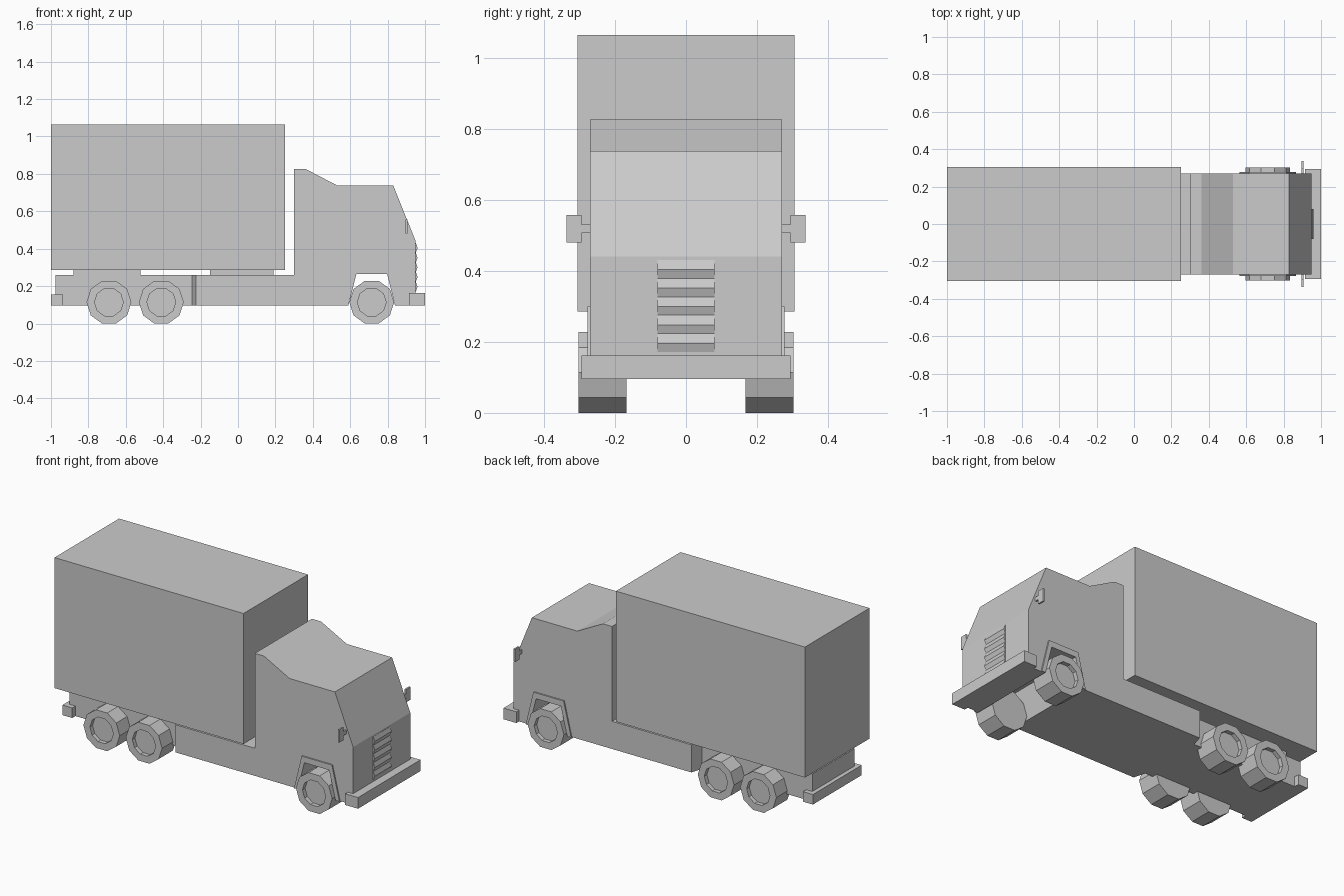
import bpy, bmesh, math
from mathutils import Matrix

old = bpy.data.objects.get("Cube")
if old:
    bpy.data.objects.remove(old, do_unlink=True)

paint = bpy.data.materials.new("plain grey")
paint.use_nodes = True
grey = (0.6, 0.6, 0.6, 1)
paint.diffuse_color = grey
paint.node_tree.nodes["Principled BSDF"].inputs["Base Color"].default_value = grey


def finish(name, bm):
    bmesh.ops.recalc_face_normals(bm, faces=bm.faces)
    mesh = bpy.data.meshes.new(name)
    bm.to_mesh(mesh)
    bm.free()
    mesh.materials.append(paint)
    obj = bpy.data.objects.new(name, mesh)
    bpy.context.collection.objects.link(obj)
    return obj


def box(name, x, y, z):
    bm = bmesh.new()
    bmesh.ops.create_cube(bm, size=1)
    for v in bm.verts:
        v.co = [r[0] if c < 0 else r[1] for c, r in zip(v.co, (x, y, z))]
    return finish(name, bm)


def prism(name, outline, low, high, axis="y"):
    """Extrude an (x, z) outline along y, or an (x, y) outline along z."""
    def place(a, b):
        return (a, low, b) if axis == "y" else (a, b, low)
    bm = bmesh.new()
    face = bm.faces.new([bm.verts.new(place(*p)) for p in outline])
    new = bmesh.ops.extrude_face_region(bm, geom=[face])["geom"]
    step = (0, high - low, 0) if axis == "y" else (0, 0, high - low)
    bmesh.ops.translate(bm, vec=step, verts=[g for g in new if isinstance(g, bmesh.types.BMVert)])
    return finish(name, bm)


def wheel(name, x, side):
    """Ten-sided tyre with a recessed hub on the outer face."""
    bm = bmesh.new()
    bmesh.ops.create_cone(bm, cap_ends=True, segments=10, radius1=0.12, radius2=0.12, depth=0.136)
    bmesh.ops.rotate(bm, verts=bm.verts, matrix=Matrix.Rotation(math.pi / 2, 3, "Z"))
    cap = max(bm.faces, key=lambda f: f.calc_center_median().z)
    bmesh.ops.inset_region(bm, faces=[cap], thickness=0.043)
    new = bmesh.ops.extrude_discrete_faces(bm, faces=[cap])["faces"][0]
    bmesh.ops.translate(bm, verts=new.verts, vec=(0, 0, -0.025))
    bmesh.ops.rotate(bm, verts=bm.verts, matrix=Matrix.Rotation(-side * math.pi / 2, 3, "X"))
    bmesh.ops.translate(bm, verts=bm.verts, vec=(x, side * 0.235, 0.114))
    return finish(name, bm)


# Cargo body and its supports
box("cargo_box", (-1, 0.25), (-0.305, 0.305), (0.285, 1.065))
box("rear_support", (-0.88, -0.52), (-0.2, 0.2), (0.255, 0.29))
box("front_support", (-0.15, 0.19), (-0.2, 0.2), (0.255, 0.29))

# Narrow rear frame flaring out to the full-width cab base
flare = [(-0.975, -0.2), (-0.245, -0.2), (-0.225, -0.27), (-0.1, -0.27)]
prism("rear_frame", flare + [(x, -y) for x, y in reversed(flare)], 0.095, 0.26, "z")
box("rear_bumper", (-1, -0.935), (-0.23, 0.23), (0.095, 0.155))

# Cab side profile with an open wheel arch
arch = [(0.59, 0.095), (0.633, 0.265), (0.797, 0.265), (0.84, 0.095)]
cab = [(0.95, 0.095), (0.95, 0.44), (0.83, 0.738), (0.53, 0.738),
       (0.36, 0.827), (0.3, 0.827), (0.3, 0.26), (-0.1, 0.26), (-0.1, 0.095)]
prism("cab", cab + arch, -0.27, 0.27)

# Front bumper
box("front_bumper", (0.915, 1), (-0.295, 0.295), (0.095, 0.162))

# Zigzag grille
teeth = [(0.94, 0.17)]
for i in range(5):
    z = 0.17 + i * 0.052
    teeth += [(0.951, z + 0.001), (0.96, z + 0.026)]
teeth += [(0.951, 0.43), (0.94, 0.43)]
prism("grille", teeth, -0.08, 0.08)

for side, label in ((-1, "right"), (1, "left")):
    # Fender trim around the arch
    trim = [(0.565, 0.095), (0.615, 0.3), (0.815, 0.3), (0.865, 0.095)]
    prism("fender_" + label, trim + arch[::-1], side * 0.265, side * 0.278)
    # Wing mirror with its bracket
    box("mirror_" + label, (0.895, 0.905), sorted((side * 0.295, side * 0.336)), (0.48, 0.557))
    box("mirror_arm_" + label, (0.895, 0.905), sorted((side * 0.265, side * 0.297)), (0.507, 0.53))
    # Wheels
    for place, x in (("front", 0.715), ("middle", -0.41), ("rear", -0.69)):
        wheel(place + "_wheel_" + label, x, side)
